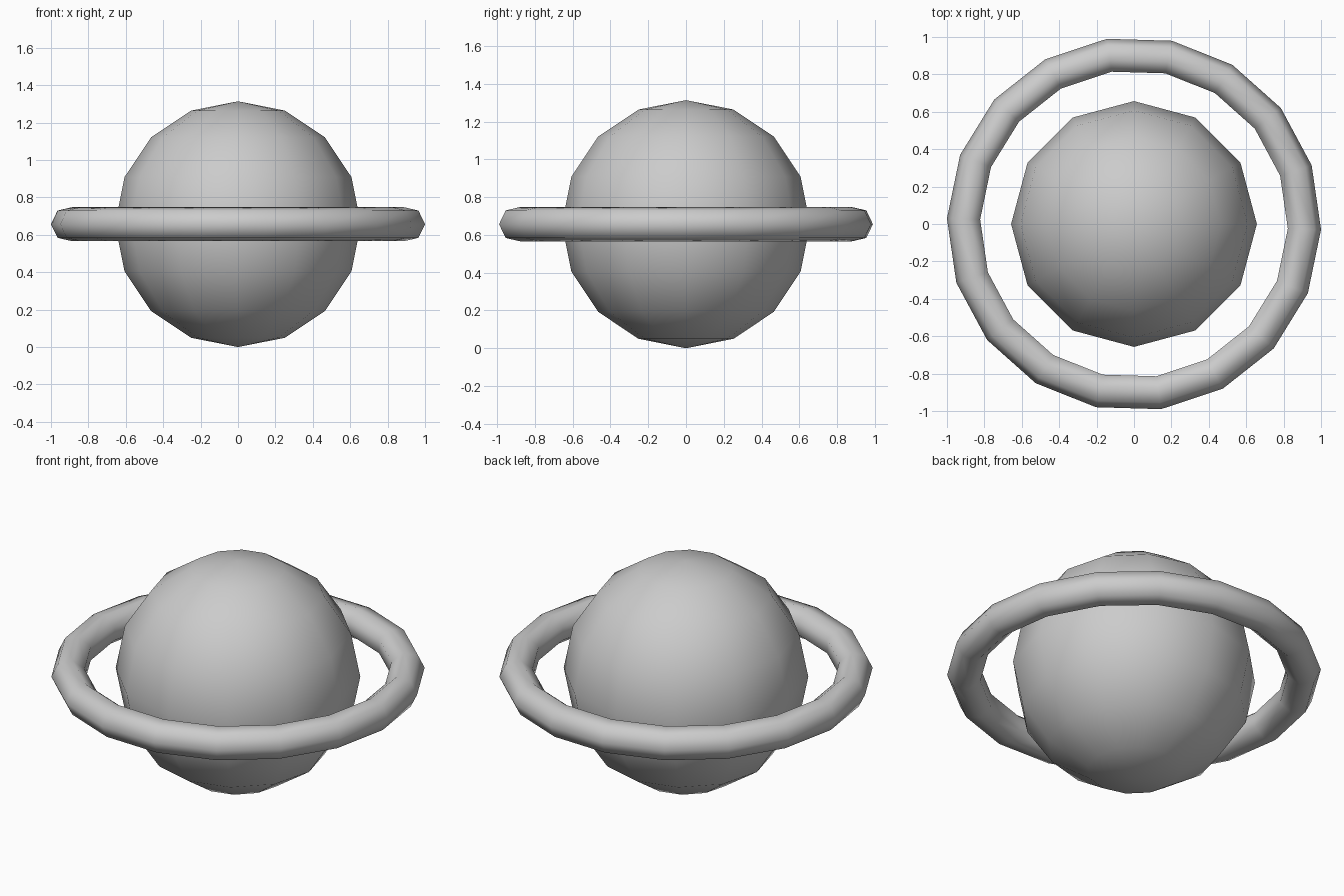
import bpy
import math

if "Cube" in bpy.data.objects:
    bpy.data.objects.remove(bpy.data.objects["Cube"])

CENTRE_Z = 0.657


def finish(name):
    obj = bpy.context.object
    obj.name = name
    bpy.ops.object.shade_smooth()
    return obj


# Low-poly ball, smoothly shaded
bpy.ops.mesh.primitive_uv_sphere_add(segments=12, ring_count=8, radius=0.657,
                                     location=(0, 0, CENTRE_Z))
finish("planet_ball")

# Surrounding ring: 18 segments with a seven-sided tube, turned slightly
bpy.ops.mesh.primitive_torus_add(major_segments=18, minor_segments=7,
                                 major_radius=0.907, minor_radius=0.0934,
                                 location=(0, 0, CENTRE_Z),
                                 rotation=(0, 0, math.radians(-1.7)))
finish("orbit_ring")
